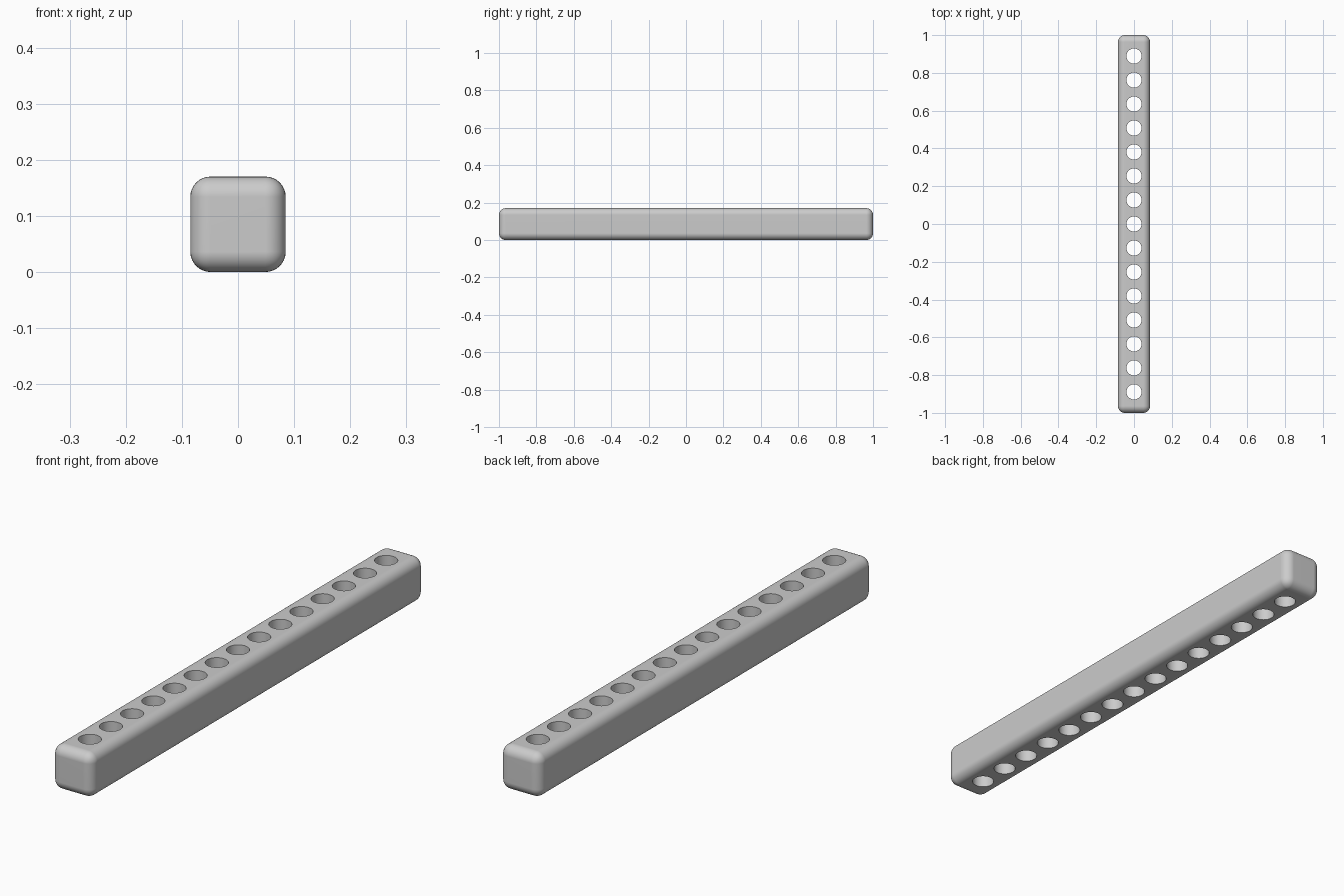
import bpy
import math

WIDTH, LENGTH, ROUND = 0.17, 2.0, 0.036
HOLES, PITCH, HOLE_RADIUS = 15, 0.127, 0.04

default_cube = bpy.data.objects.get("Cube")
if default_cube:
    bpy.data.objects.remove(default_cube, do_unlink=True)

# Single grey material
grey = bpy.data.materials.new("grey")
grey.use_nodes = True
colour = (0.6, 0.6, 0.6, 1.0)
grey.diffuse_color = colour
grey.node_tree.nodes["Principled BSDF"].inputs["Base Color"].default_value = colour


def apply_modifier(obj, modifier):
    bpy.ops.object.select_all(action="DESELECT")
    obj.select_set(True)
    bpy.context.view_layer.objects.active = obj
    bpy.ops.object.modifier_apply(modifier=modifier.name)


# Square bar with rounded edges
bpy.ops.mesh.primitive_cube_add(size=1, location=(0, 0, WIDTH / 2))
beam = bpy.context.object
beam.name = "perforated_beam"
beam.scale = (WIDTH, LENGTH, WIDTH)
bpy.ops.object.transform_apply(location=False, rotation=False, scale=True)
beam.data.materials.append(grey)
bevel = beam.modifiers.new("rounded edges", "BEVEL")
bevel.width = ROUND
bevel.segments = 8
apply_modifier(beam, bevel)

# Row of vertical through holes
cutters = []
for i in range(HOLES):
    y = (i - (HOLES - 1) / 2) * PITCH
    bpy.ops.mesh.primitive_cylinder_add(
        vertices=48, radius=HOLE_RADIUS, depth=WIDTH * 2, location=(0, y, WIDTH / 2))
    cutters.append(bpy.context.object)
    cutters[-1].data.materials.append(grey)
for cutter in cutters:
    cutter.select_set(True)
bpy.ops.object.join()
hole_cutter = bpy.context.object
hole_cutter.name = "hole_cutter"
hole_cutter.hide_render = True

drill = beam.modifiers.new("holes", "BOOLEAN")
drill.operation = "DIFFERENCE"
drill.solver = "EXACT"
drill.object = hole_cutter
apply_modifier(beam, drill)
bpy.data.objects.remove(hole_cutter, do_unlink=True)

# Smooth rounded edges and hole walls, crisp hole rims
bpy.ops.object.shade_smooth_by_angle(angle=math.radians(35))
normals = beam.modifiers.new("flat sides", "WEIGHTED_NORMAL")
normals.keep_sharp = True
